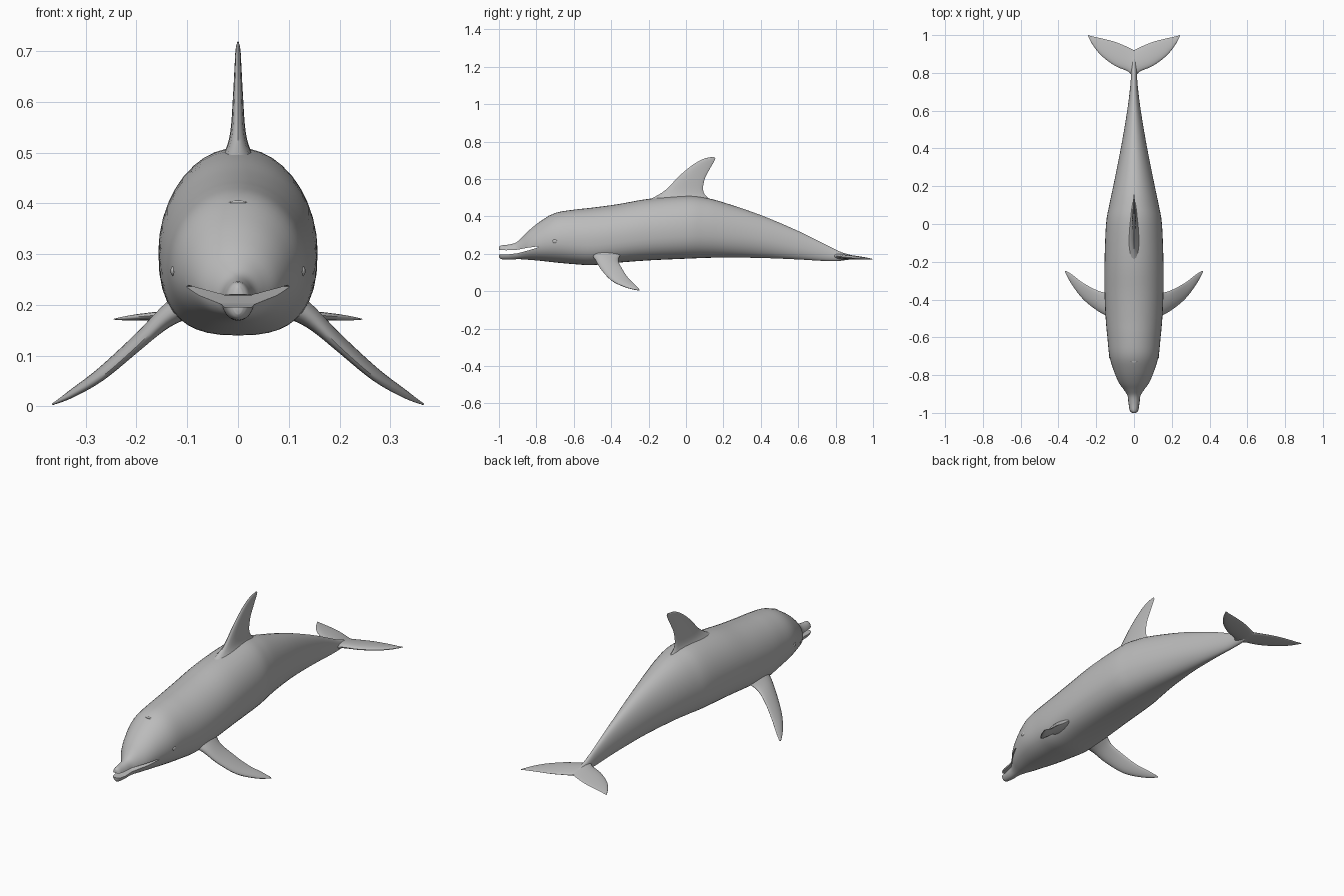
import bpy, bmesh, math
from mathutils import Vector

grey = bpy.data.materials.new("dolphin grey")
grey.diffuse_color = (0.5, 0.5, 0.5, 1)


def smooth_rows(rows, steps):
    """Catmull-Rom interpolation between rows of numbers."""
    out = []
    n = len(rows)
    for i in range(n - 1):
        a, b, c, d = (rows[max(0, min(n - 1, i + k))] for k in (-1, 0, 1, 2))
        for s in range(steps):
            t = s / steps
            out.append([0.5 * (2 * q + (r - p) * t + (2 * p - 5 * q + 4 * r - u) * t * t
                               + (3 * q - p - 3 * r + u) * t ** 3)
                        for p, q, r, u in zip(a, b, c, d)])
    out.append(list(rows[-1]))
    return out


def finish(name, bm):
    bmesh.ops.recalc_face_normals(bm, faces=bm.faces)
    mesh = bpy.data.meshes.new(name)
    bm.to_mesh(mesh)
    bm.free()
    mesh.materials.append(grey)
    ob = bpy.data.objects.new(name, mesh)
    bpy.context.collection.objects.link(ob)
    return ob


def shade(ob):
    bpy.ops.object.select_all(action='DESELECT')
    ob.select_set(True)
    bpy.context.view_layer.objects.active = ob
    bpy.ops.object.shade_smooth_by_angle(angle=math.radians(45))


def loft(name, rings):
    bm = bmesh.new()
    loops = [[bm.verts.new(p) for p in ring] for ring in rings]
    n = len(loops[0])
    for a, b in zip(loops, loops[1:]):
        for i in range(n):
            bm.faces.new((a[i], a[(i + 1) % n], b[(i + 1) % n], b[i]))
    bm.faces.new(loops[0])
    bm.faces.new(loops[-1])
    return finish(name, bm)


def fin(name, rows, normal, side=1):
    """Rows hold leading point, trailing point and half thickness."""
    rings = []
    for r in smooth_rows(rows, 5):
        lead, trail = Vector(r[0:3]), Vector(r[3:6])
        ring = []
        for k in range(20):
            a = 2 * math.pi * k / 20
            c = (1 - math.cos(a)) / 2
            p = lead.lerp(trail, c) + Vector(normal) * (r[6] * math.sin(a) * (1.25 - 0.6 * c))
            ring.append((p.x * side, p.y, p.z))
        rings.append(ring)
    shade(loft(name, rings))


# Body with beak: y, half width, top z, bottom z, squareness of the belly
body_rows = [
    (-1.0, 0.010, 0.236, 0.182, 2), (-0.988, 0.023, 0.245, 0.172, 2),
    (-0.95, 0.030, 0.249, 0.169, 2), (-0.91, 0.035, 0.260, 0.171, 2),
    (-0.88, 0.052, 0.285, 0.171, 2), (-0.84, 0.080, 0.325, 0.168, 2),
    (-0.78, 0.106, 0.373, 0.163, 2.1), (-0.70, 0.130, 0.418, 0.154, 2.2),
    (-0.60, 0.141, 0.436, 0.145, 2.4), (-0.50, 0.150, 0.447, 0.140, 2.6),
    (-0.36, 0.156, 0.466, 0.153, 2.6), (-0.20, 0.156, 0.494, 0.165, 2.5),
    (0.0, 0.148, 0.510, 0.174, 2.4), (0.10, 0.131, 0.500, 0.178, 2.3),
    (0.20, 0.110, 0.475, 0.180, 2.2), (0.40, 0.070, 0.407, 0.178, 2),
    (0.60, 0.036, 0.322, 0.170, 2), (0.74, 0.019, 0.253, 0.162, 2),
    (0.82, 0.015, 0.213, 0.162, 2), (0.87, 0.011, 0.197, 0.170, 2),
    (0.92, 0.004, 0.182, 0.175, 2)]
rings = []
for y, w, top, bot, power in smooth_rows(body_rows, 4):
    mid = bot + 0.45 * (top - bot)
    ring = []
    for k in range(40):
        a = 2 * math.pi * k / 40
        c, s = math.cos(a), math.sin(a)
        e = 1 if s >= 0 else 2 / power
        x = w * math.copysign(abs(c) ** e, c)
        z = mid + (top - mid) * s if s >= 0 else mid - (mid - bot) * abs(s) ** e
        ring.append((x, y, z))
    rings.append(ring)
body = loft("body", rings)

# Open mouth cut between the jaws
gap = [(-1.05, 0.196), (-0.96, 0.196), (-0.90, 0.203), (-0.84, 0.219), (-0.785, 0.236),
       (-0.80, 0.239), (-0.85, 0.232), (-0.90, 0.222), (-0.96, 0.219), (-1.05, 0.222)]
cutter = loft("mouth_cutter", [[(x, y, z) for y, z in gap] for x in (-0.3, 0.3)])
cutter.hide_render = True
mod = body.modifiers.new("mouth", 'BOOLEAN')
mod.operation = 'DIFFERENCE'
mod.solver = 'EXACT'
mod.object = cutter
bpy.context.view_layer.objects.active = body
bpy.ops.object.modifier_apply(modifier=mod.name)
bpy.data.objects.remove(cutter)
shade(body)

# Dorsal fin
fin("dorsal_fin", [
    (0, -0.24, 0.470, 0, 0.19, 0.465, 0.050), (0, -0.165, 0.506, 0, 0.118, 0.500, 0.026),
    (0, -0.105, 0.545, 0, 0.092, 0.540, 0.015), (0, -0.035, 0.617, 0, 0.100, 0.600, 0.010),
    (0, 0.035, 0.675, 0, 0.125, 0.650, 0.007), (0, 0.095, 0.708, 0, 0.148, 0.690, 0.005),
    (0, 0.150, 0.719, 0, 0.157, 0.708, 0.002)], (1, 0, 0))

for side, label in ((1, "left"), (-1, "right")):
    # Flippers
    fin(label + "_flipper", [
        (0.100, -0.510, 0.200, 0.100, -0.335, 0.210, 0.030),
        (0.145, -0.487, 0.172, 0.150, -0.362, 0.172, 0.020),
        (0.200, -0.455, 0.118, 0.205, -0.347, 0.130, 0.014),
        (0.270, -0.397, 0.057, 0.272, -0.310, 0.072, 0.011),
        (0.330, -0.318, 0.020, 0.325, -0.270, 0.033, 0.007),
        (0.366, -0.252, 0.004, 0.360, -0.247, 0.007, 0.002)], (0.62, 0, 0.79), side)
    # Tail flukes
    fin(label + "_fluke", [
        (0.000, 0.770, 0.190, 0.000, 0.920, 0.178, 0.017),
        (0.030, 0.806, 0.188, 0.030, 0.935, 0.177, 0.013),
        (0.100, 0.837, 0.184, 0.100, 0.964, 0.176, 0.011),
        (0.170, 0.889, 0.179, 0.170, 0.982, 0.175, 0.008),
        (0.215, 0.943, 0.175, 0.215, 0.992, 0.173, 0.005),
        (0.245, 0.997, 0.172, 0.243, 1.000, 0.172, 0.001)], (0, 0, 1), side)
    # Eyes
    bm = bmesh.new()
    bmesh.ops.create_uvsphere(bm, u_segments=16, v_segments=10, radius=1)
    bmesh.ops.scale(bm, vec=(0.006, 0.014, 0.010), verts=bm.verts)
    bmesh.ops.translate(bm, vec=(side * 0.127, -0.70, 0.267), verts=bm.verts)
    shade(finish(label + "_eye", bm))

# Blowhole lip
bm = bmesh.new()
bmesh.ops.create_uvsphere(bm, u_segments=16, v_segments=8, radius=1)
bmesh.ops.scale(bm, vec=(0.018, 0.007, 0.004), verts=bm.verts)
bmesh.ops.translate(bm, vec=(0, -0.73, 0.402), verts=bm.verts)
shade(finish("blowhole", bm))
